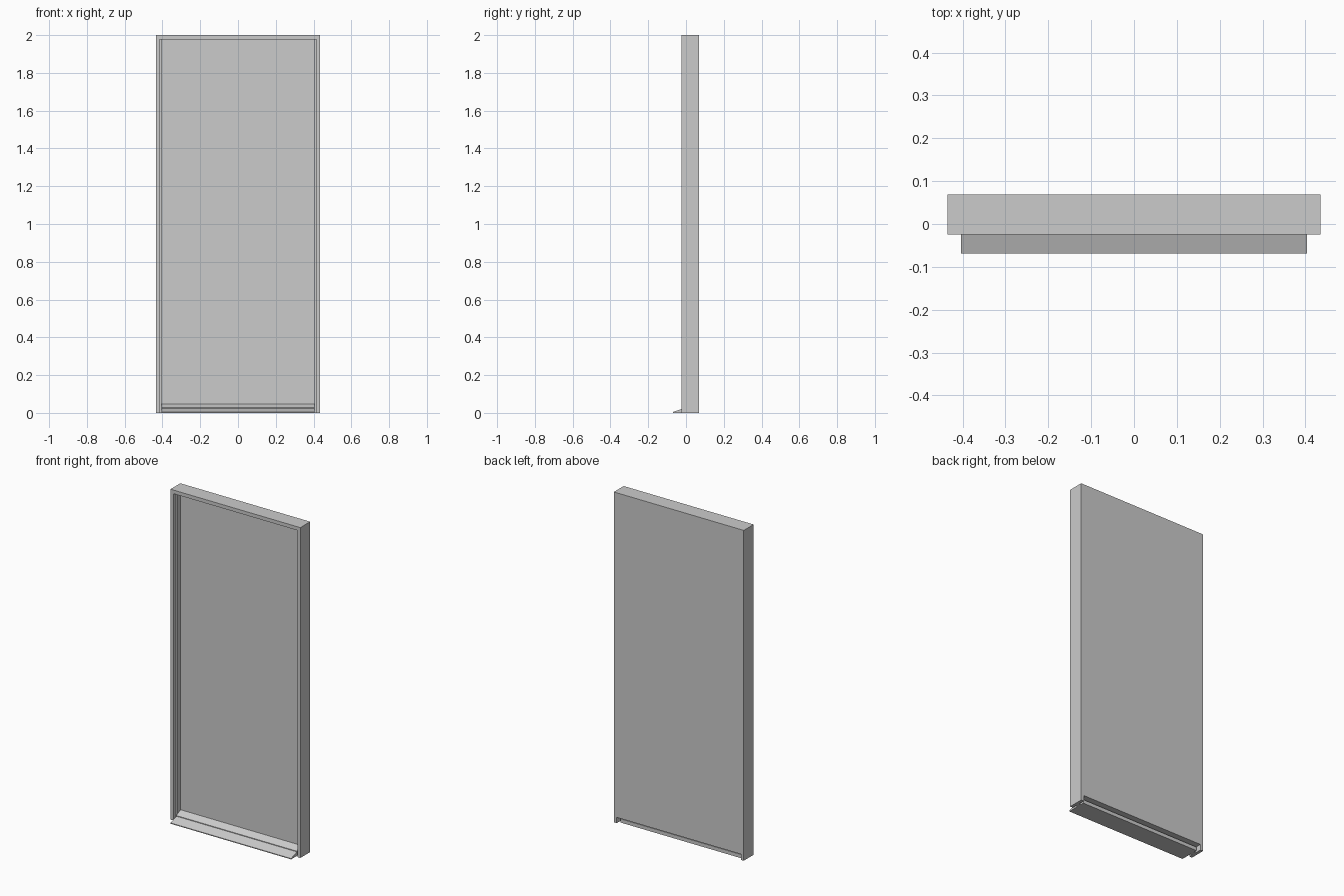
import bpy, bmesh

if "Cube" in bpy.data.objects:
    bpy.data.objects.remove(bpy.data.objects["Cube"])

BACK, FRONT = 0.069, -0.025      # depth of the frame
W, H = 0.435, 2.0                # half width and height
IN = 0.416                       # inner half width of the jambs
HEAD = 1.978                     # underside of the head
STOP = 0.404                     # inner half width of the stops


def prism(name, outline, axis, a, b):
    """Extrude a 2D outline from a to b along axis 'x' (y,z) or 'y' (x,z)."""
    def place(p, d):
        return (d, p[0], p[1]) if axis == 'x' else (p[0], d, p[1])
    bm = bmesh.new()
    start = [bm.verts.new(place(p, a)) for p in outline]
    end = [bm.verts.new(place(p, b)) for p in outline]
    bm.faces.new(start)
    bm.faces.new(end[::-1])
    n = len(outline)
    for i in range(n):
        j = (i + 1) % n
        bm.faces.new((start[i], end[i], end[j], start[j]))
    bmesh.ops.recalc_face_normals(bm, faces=bm.faces)
    mesh = bpy.data.meshes.new(name)
    bm.to_mesh(mesh)
    bm.free()
    obj = bpy.data.objects.new(name, mesh)
    bpy.context.collection.objects.link(obj)
    return obj


def box(name, x, y, z):
    rect = [(x[0], z[0]), (x[1], z[0]), (x[1], z[1]), (x[0], z[1])]
    return prism(name, rect, 'y', *y)


# Door frame: two jambs and head as one U-shaped piece
prism("door_frame", [(-W, 0), (-IN, 0), (-IN, HEAD), (IN, HEAD),
                     (IN, 0), (W, 0), (W, H), (-W, H)], 'y', FRONT, BACK)

# Door leaf, flush with the back of the frame, clear of the floor
box("door_leaf", (-IN, IN), (0.027, BACK), (0.035, HEAD))

# Door stops on the jambs, mirrored
stop = box("door_stops", (STOP, IN), (0.0, 0.027), (0, HEAD))
stop.modifiers.new("mirror", 'MIRROR')

# Weathered threshold: sloping nose, small step, upstand against the leaf
prism("threshold", [(-0.069, 0), (-0.069, 0.005), (-0.013, 0.024),
                    (-0.013, 0.028), (0.027, 0.048), (0.030, 0.048),
                    (0.030, 0.028), (0.050, 0.022), (0.050, 0)],
      'x', -STOP, STOP)
